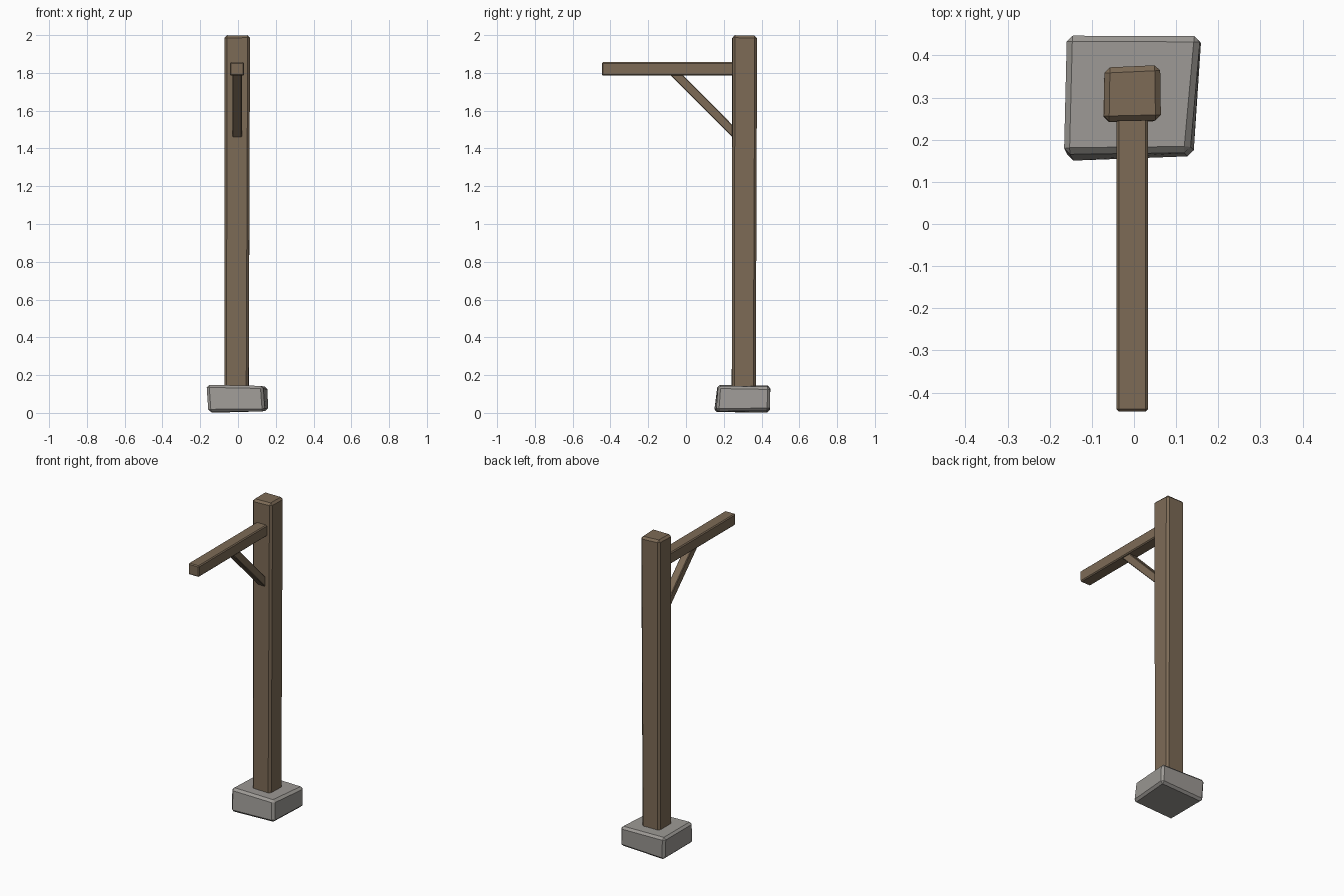
import bpy


def material(name, rgb):
    m = bpy.data.materials.new(name)
    m.diffuse_color = (*rgb, 1.0)
    return m


wood = material("weathered brown wood", (0.205, 0.147, 0.094))
stone = material("grey stone", (0.335, 0.320, 0.300))


def block(name, bottom, top, mat, bevel):
    """Six-sided block from two matching four-corner loops, with chamfered edges."""
    faces = [(3, 2, 1, 0), (4, 5, 6, 7)]
    faces += [(i, (i + 1) % 4, (i + 1) % 4 + 4, i + 4) for i in range(4)]
    mesh = bpy.data.meshes.new(name)
    mesh.from_pydata(list(bottom) + list(top), [], faces)
    mesh.materials.append(mat)
    obj = bpy.data.objects.new(name, mesh)
    bpy.context.collection.objects.link(obj)
    if bevel:
        mod = obj.modifiers.new("chamfer", 'BEVEL')
        mod.width = bevel
        mod.segments = 1
        mod.limit_method = 'NONE'
    return obj


def rect(x0, x1, y0, y1, z):
    return [(x0, y0, z), (x1, y0, z), (x1, y1, z), (x0, y1, z)]


# Rough, slightly skewed foundation stone
block("stone_base",
      [(-0.157, 0.148, 0.005), (0.142, 0.160, 0.008), (0.160, 0.443, 0.012), (-0.152, 0.443, 0.0)],
      [(-0.167, 0.167, 0.149), (0.132, 0.170, 0.143), (0.157, 0.446, 0.138), (-0.160, 0.447, 0.144)],
      stone, 0.014)

# Upright post, a little uneven, seated in the stone
block("post",
      [(-0.073, 0.242, 0.06), (0.056, 0.243, 0.06), (0.058, 0.369, 0.06), (-0.070, 0.370, 0.06)],
      [(-0.072, 0.243, 1.997), (0.064, 0.246, 2.0), (0.062, 0.377, 1.996), (-0.070, 0.371, 2.0)],
      wood, 0.013)

# Horizontal arm reaching forward
block("arm", rect(-0.042, 0.033, -0.445, 0.29, 1.785),
      rect(-0.042, 0.033, -0.445, 0.29, 1.857), wood, 0.006)

# Diagonal brace, running from the post up into the arm
block("brace", rect(-0.030, 0.021, 0.255, 0.255, 1.45)[:2]
      + [(0.021, 0.255, 1.515), (-0.030, 0.255, 1.515)],
      [(-0.030, -0.090, 1.795), (0.021, -0.090, 1.795),
       (0.021, -0.022, 1.795), (-0.030, -0.022, 1.795)],
      wood, 0.004)
